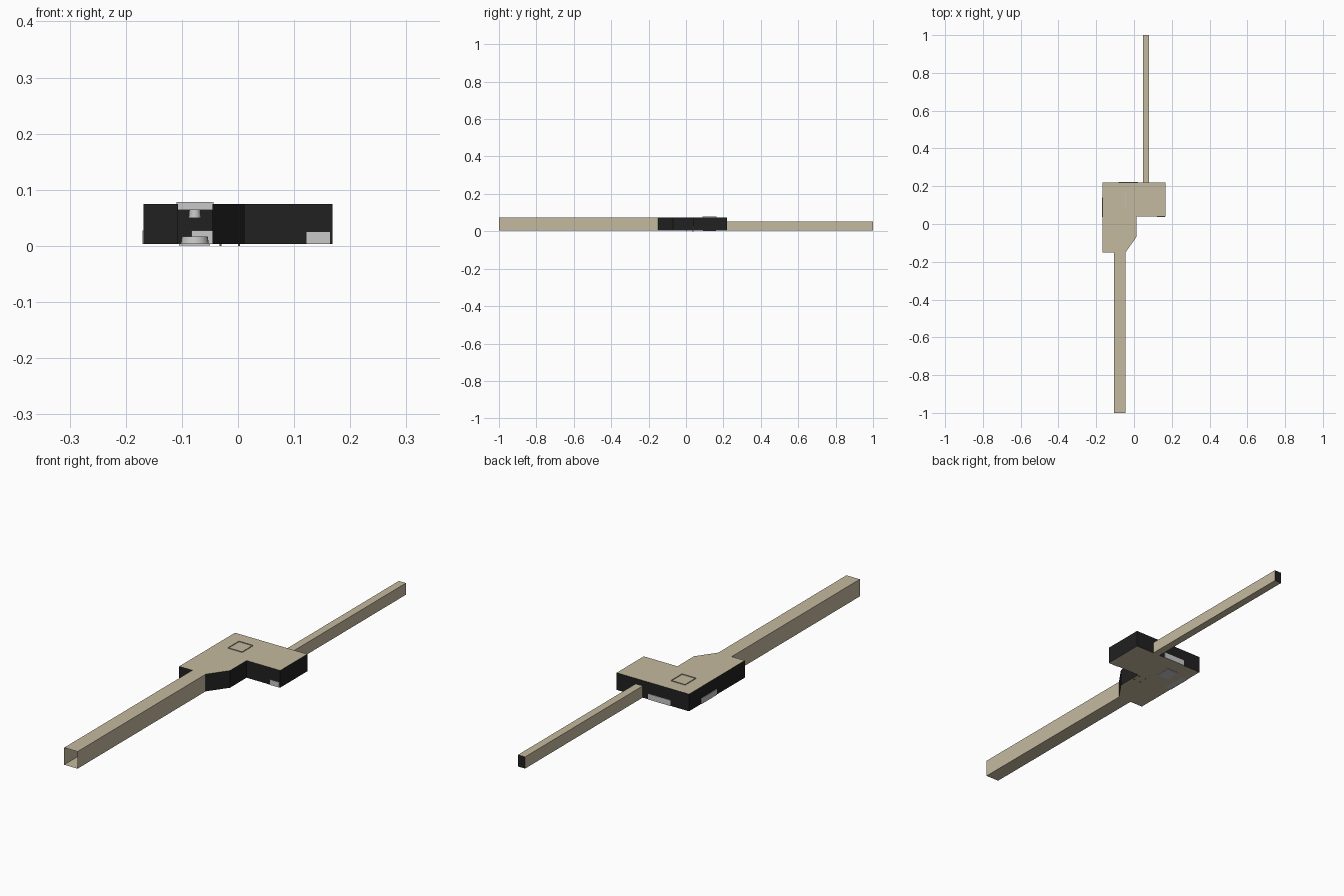
import bpy, bmesh
from mathutils import Matrix

if "Cube" in bpy.data.objects:
    bpy.data.objects.remove(bpy.data.objects["Cube"])


def mat(name, rgb):
    m = bpy.data.materials.new(name)
    m.diffuse_color = (*rgb, 1)
    m.use_nodes = True
    m.node_tree.nodes["Principled BSDF"].inputs["Base Color"].default_value = m.diffuse_color
    return m


BEIGE = mat("beige plaster", (0.56, 0.49, 0.35))
BLACK = mat("black wall", (0.015, 0.015, 0.015))
GREY = mat("light grey metal", (0.58, 0.58, 0.58))
BROWN = mat("orange brown wood", (0.32, 0.13, 0.03))

Z0, Z1, ZT = 0.003, 0.075, 0.052   # floor, ceiling, low passage ceiling


def finish(name, bm, mats):
    me = bpy.data.meshes.new(name)
    bm.to_mesh(me)
    bm.free()
    for m in mats:
        me.materials.append(m)
    ob = bpy.data.objects.new(name, me)
    bpy.context.collection.objects.link(ob)
    return ob


def poly(bm, pts, index=0):
    f = bm.faces.new([bm.verts.new(p) for p in pts])
    f.material_index = index


def wall(bm, a, b, z0=Z0, z1=Z1, index=0):
    """Upright sheet from a to b; outside is on the right of the direction."""
    poly(bm, [(*a, z0), (*b, z0), (*b, z1), (*a, z1)], index)


def box(name, x, y, z, m):
    bm = bmesh.new()
    c = [(p[0] + p[1]) / 2 for p in (x, y, z)]
    s = [p[1] - p[0] for p in (x, y, z)]
    bmesh.ops.create_cube(bm, size=1, matrix=Matrix.Translation(c) @ Matrix.Diagonal((*s, 1)))
    return finish(name, bm, [m])


def cylinder(name, c, r0, r1, h, m):
    bm = bmesh.new()
    bmesh.ops.create_cone(bm, cap_ends=True, segments=24, radius1=r0, radius2=r1,
                          depth=h, matrix=Matrix.Translation(c))
    ob = finish(name, bm, [m])
    bpy.context.view_layer.objects.active = ob
    ob.select_set(True)
    bpy.ops.object.shade_smooth_by_angle()
    ob.select_set(False)


# Room floor and ceiling share one outline
outline = [(-0.168, -0.15), (-0.045, -0.15), (0.012, -0.07), (0.012, 0.04),
           (0.168, 0.04), (0.168, 0.22), (-0.168, 0.22)]
for name, z in (("room_floor", Z0), ("room_ceiling", Z1)):
    bm = bmesh.new()
    pts = [(*p, z) for p in outline]
    poly(bm, pts if z == Z1 else pts[::-1])
    finish(name, bm, [BEIGE])

# Room walls, with openings for both passages
bm = bmesh.new()
for i in range(1, 5):
    wall(bm, outline[i], outline[i + 1])
wall(bm, outline[6], outline[0])
wall(bm, outline[0], (-0.107, -0.15))
wall(bm, outline[5], (0.08, 0.22))
wall(bm, (0.08, 0.22), (0.047, 0.22), ZT, Z1)
wall(bm, (0.047, 0.22), outline[6])
finish("room_walls", bm, [BLACK])


# Passages: floor, ceiling and two side walls
def passage(name, x0, x1, y0, y1, top, cap=False):
    bm = bmesh.new()
    wall(bm, (x1, y0), (x1, y1), Z0, top)
    wall(bm, (x0, y1), (x0, y0), Z0, top)
    poly(bm, [(x0, y0, top), (x1, y0, top), (x1, y1, top), (x0, y1, top)])
    poly(bm, [(x0, y1, Z0), (x1, y1, Z0), (x1, y0, Z0), (x0, y0, Z0)])
    if cap:
        wall(bm, (x1, y1), (x0, y1), Z0, top, 1)
    finish(name, bm, [BEIGE, BLACK])


passage("front_passage", -0.107, -0.045, -1, -0.15, Z1)
passage("back_passage", 0.047, 0.08, 0.22, 1, ZT, cap=True)

# Cabinets that poke slightly through the walls
box("back_cabinet", (-0.083, 0.02), (0.19, 0.222), (Z0, 0.027), GREY)
box("left_cabinet", (-0.17, -0.14), (0.037, 0.14), (Z0, 0.027), GREY)
box("front_cabinet", (0.122, 0.164), (0.038, 0.07), (Z0, 0.025), GREY)

# Ceiling hatch: thin rim standing through the roof, with a lamp below
HX, HY, T = (-0.109, -0.044), (0.09, 0.162), 0.0015
for i, x in enumerate(HX):
    box(f"hatch_rim_side_{i}", (x - T / 2, x + T / 2), HY, (0.064, 0.078), GREY)
for i, y in enumerate(HY):
    box(f"hatch_rim_end_{i}", HX, (y - T / 2, y + T / 2), (0.064, 0.078), GREY)
cylinder("ceiling_lamp", (-0.077, 0.126, 0.061), 0.011, 0.009, 0.022, GREY)

# Floor hatch plate with a round pedestal
box("floor_plate", (-0.105, -0.05), (0.092, 0.16), (0.001, 0.004), GREY)
cylinder("floor_pedestal", (-0.077, 0.126, 0.01), 0.025, 0.023, 0.013, GREY)

# Low wooden table whose feet reach just below the floor
box("table_top", (-0.035, 0.005), (0.0, 0.04), (0.018, 0.021), BROWN)
for i, x in enumerate((-0.033, 0.0)):
    for j, y in enumerate((0.002, 0.035)):
        box(f"table_leg_{i}{j}", (x, x + 0.004), (y, y + 0.004), (0, 0.018), BROWN)
